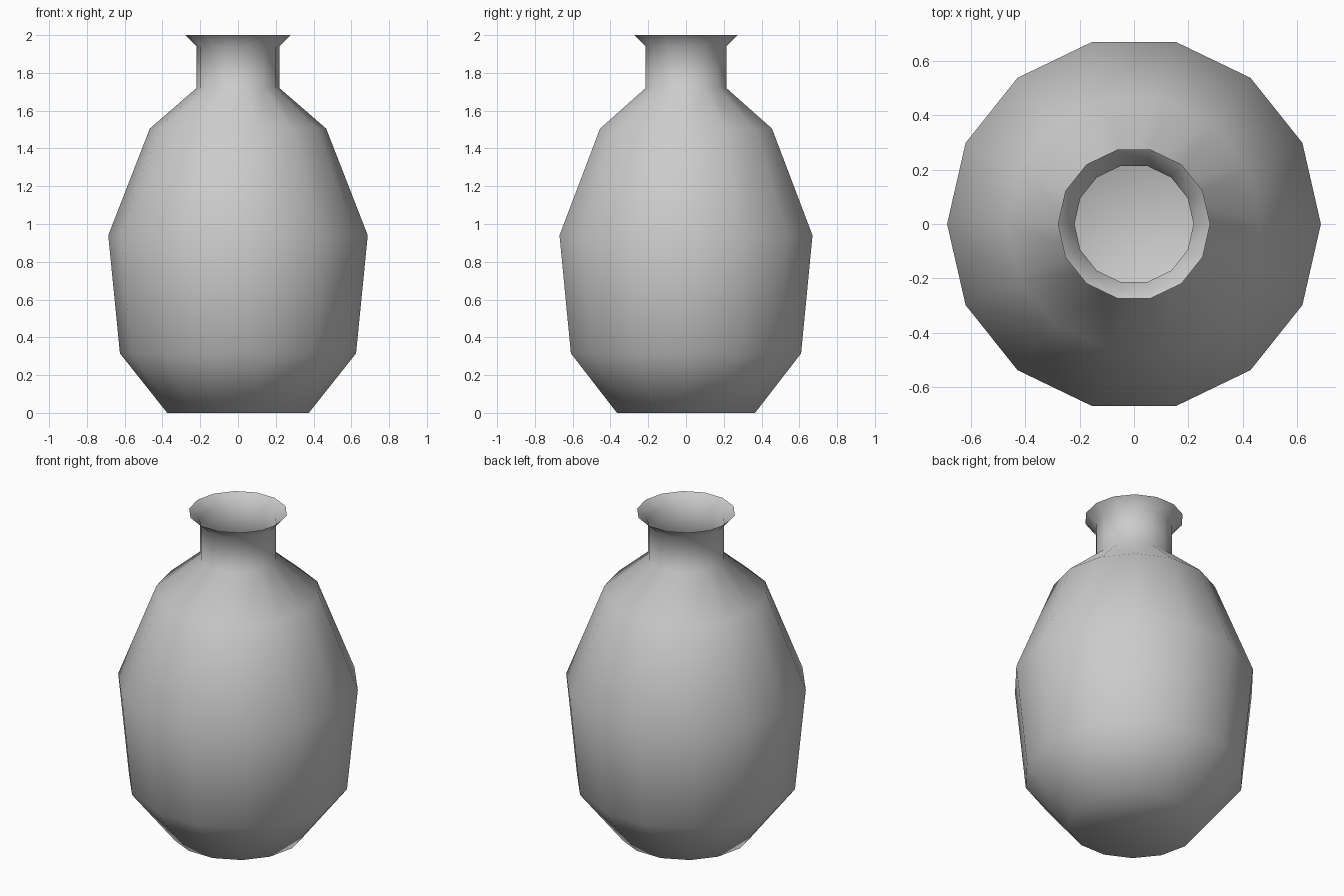
import bpy, bmesh, math

if "Cube" in bpy.data.objects:
    bpy.data.objects.remove(bpy.data.objects["Cube"])

SIDES = 14
# vase outline: radius, height
PROFILE = [(0.375, 0.0), (0.625, 0.315), (0.687, 0.94), (0.467, 1.505),
           (0.219, 1.72), (0.219, 1.94), (0.28, 2.0)]

bm = bmesh.new()


def ring(radius, z):
    return [bm.verts.new((radius * math.cos(2 * math.pi * i / SIDES),
                          radius * math.sin(2 * math.pi * i / SIDES), z))
            for i in range(SIDES)]


# thin wall, open at the mouth
rings = [ring(r, z) for r, z in PROFILE]
for low, high in zip(rings, rings[1:]):
    for i in range(SIDES):
        j = (i + 1) % SIDES
        bm.faces.new((low[i], low[j], high[j], high[i]))

# closed base
bm.faces.new(list(reversed(rings[0])))

for f in bm.faces:
    f.smooth = True

mesh = bpy.data.meshes.new("vase")
bm.to_mesh(mesh)
bm.free()
vase = bpy.data.objects.new("vase", mesh)
bpy.context.collection.objects.link(vase)
